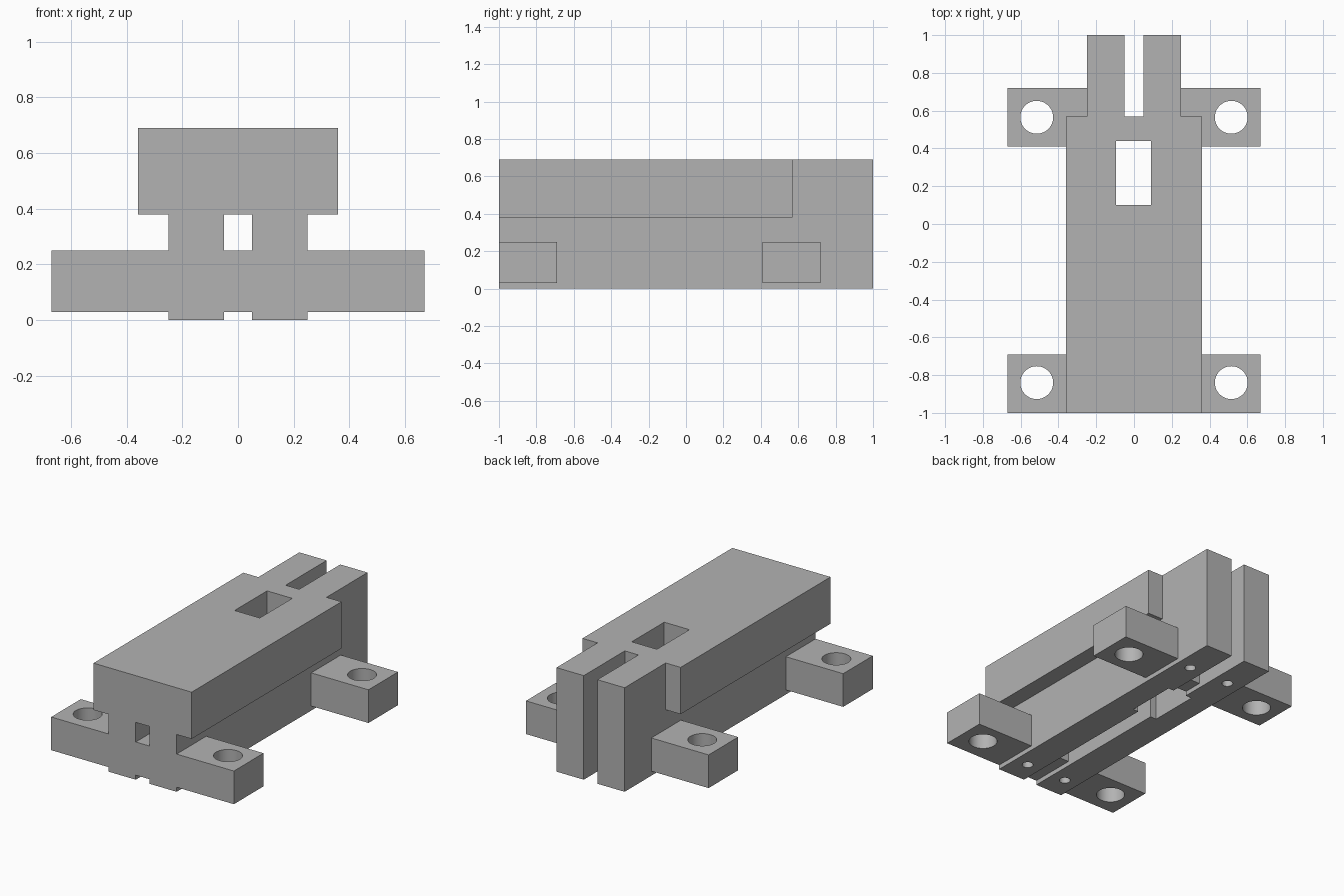
import bpy
import bmesh
from mathutils import Matrix, Vector

cube = bpy.data.objects.get("Cube")
if cube:
    bpy.data.objects.remove(cube, do_unlink=True)

GREY = (0.45, 0.45, 0.45, 1)
grey = bpy.data.materials.new("plain grey")
grey.use_nodes = True
grey.diffuse_color = GREY
grey.node_tree.nodes["Principled BSDF"].inputs["Base Color"].default_value = GREY


def finish(name, bm):
    mesh = bpy.data.meshes.new(name)
    bm.to_mesh(mesh)
    bm.free()
    mesh.materials.append(grey)
    obj = bpy.data.objects.new(name, mesh)
    bpy.context.collection.objects.link(obj)
    return obj


def box(name, x, y, z):
    low, high = (Vector(p) for p in zip(x, y, z))
    bm = bmesh.new()
    place = Matrix.Translation((low + high) / 2) @ Matrix.Diagonal((*(high - low), 1))
    bmesh.ops.create_cube(bm, size=1, matrix=place)
    return finish(name, bm)


def cylinder(name, x, y, z, radius):
    bm = bmesh.new()
    bmesh.ops.create_cone(bm, cap_ends=True, segments=48, radius1=radius, radius2=radius,
                          depth=z[1] - z[0], matrix=Matrix.Translation((x, y, sum(z) / 2)))
    return finish(name, bm)


def combine(target, tool, operation):
    """Apply one boolean and discard the tool."""
    mod = target.modifiers.new("combine", "BOOLEAN")
    mod.operation, mod.solver, mod.object = operation, "EXACT", tool
    bpy.context.view_layer.update()
    graph = bpy.context.evaluated_depsgraph_get()
    result = bpy.data.meshes.new_from_object(target.evaluated_get(graph))
    target.modifiers.clear()
    target.data = result
    bpy.data.objects.remove(tool, do_unlink=True)


# Core with a long channel underneath, leaving two walls
body = box("body", (-0.25, 0.25), (-1, 1), (0, 0.69))
combine(body, box("channel", (-0.05, 0.05), (-1.1, 1.1), (-0.1, 0.38)), "DIFFERENCE")

# Overhanging cap and the two foot bars that cross the walls
combine(body, box("cap", (-0.36, 0.36), (-1, 0.57), (0.38, 0.69)), "UNION")
for start in (-1, 0.41):
    combine(body, box("foot_bar", (-0.67, 0.67), (start, start + 0.31), (0.03, 0.25)), "UNION")

# Rear slot and the rectangular window through the full height
combine(body, box("rear_slot", (-0.05, 0.05), (0.57, 1.1), (-0.1, 0.8)), "DIFFERENCE")
combine(body, box("window", (-0.095, 0.09), (0.1, 0.44), (-0.1, 0.8)), "DIFFERENCE")

# Mounting holes in the feet, blind screw holes under the walls
for side in (-1, 1):
    for y in (-0.84, 0.565):
        combine(body, cylinder("foot_hole", side * 0.515, y, (-0.1, 0.32), 0.087), "DIFFERENCE")
    for y in (-0.845, 0.72):
        combine(body, cylinder("screw_hole", side * 0.15, y, (-0.1, 0.25), 0.034), "DIFFERENCE")

bpy.ops.object.select_all(action="DESELECT")
body.select_set(True)
bpy.context.view_layer.objects.active = body
bpy.ops.object.shade_smooth_by_angle()
